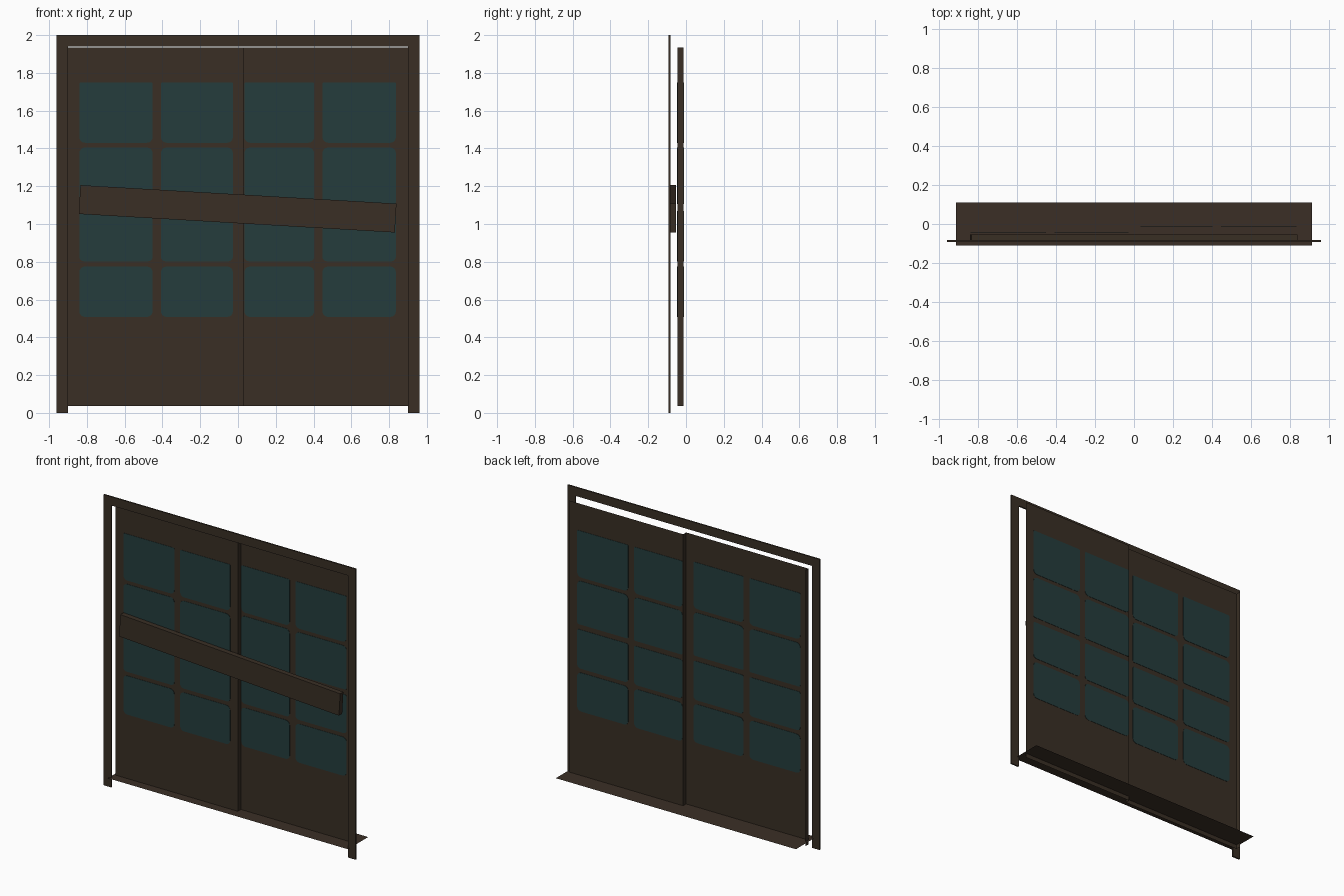
import bpy, bmesh, math
from mathutils import Matrix, Vector

default = bpy.data.objects.get("Cube")
if default:
    bpy.data.objects.remove(default, do_unlink=True)


def material(name, rgb):
    m = bpy.data.materials.new(name)
    m.use_nodes = True
    m.diffuse_color = (*rgb, 1)
    m.node_tree.nodes["Principled BSDF"].inputs["Base Color"].default_value = (*rgb, 1)
    return m


timber = material("dark_timber", (0.041, 0.028, 0.018))
sill_wood = material("sill_timber", (0.044, 0.028, 0.019))
glass = material("teal_glass", (0.018, 0.046, 0.046))


def finish(name, bm, mat):
    mesh = bpy.data.meshes.new(name)
    bm.to_mesh(mesh)
    bm.free()
    mesh.materials.append(mat)
    obj = bpy.data.objects.new(name, mesh)
    bpy.context.collection.objects.link(obj)
    return obj


def box(name, low, high, mat, tilt=0):
    low, high = Vector(low), Vector(high)
    bm = bmesh.new()
    place = (Matrix.Translation((low + high) / 2) @ Matrix.Rotation(tilt, 4, "Y")
             @ Matrix.Diagonal((*(high - low), 1)))
    bmesh.ops.create_cube(bm, size=1, matrix=place)
    return finish(name, bm, mat)


# Door frame: two posts and a lintel
FRONT, BACK = -0.092, -0.082
for name, x in (("right_post", -0.93), ("left_post", 0.93)):
    box(name, (x - 0.03, FRONT, 0), (x + 0.03, BACK, 1.97), timber)
box("lintel", (-0.96, FRONT, 1.94), (0.96, BACK, 2), timber)

# Floor sill: a single flat sheet
bm = bmesh.new()
bm.faces.new([bm.verts.new((x, y, 0.067)) for x, y in
              ((-0.914, -0.11), (0.914, -0.11), (0.914, 0.11), (-0.914, 0.11))])
finish("floor_sill", bm, sill_wood)

# Pair of doors: one stepped sheet, the right leaf standing forward
NEAR, FAR = -0.045, -0.012
plan = ((-0.9, FAR), (-0.9, NEAR), (0.03, NEAR), (0.03, FAR), (0.9, FAR))
bm = bmesh.new()
columns = [[bm.verts.new((x, y, z)) for z in (0.037, 1.935)] for x, y in plan]
for a, b in zip(columns, columns[1:]):
    bm.faces.new((a[0], b[0], b[1], a[1]))
finish("double_door", bm, timber)

# Barricade plank nailed across the doors
box("cross_plank", (-0.84, -0.088, 1.004), (0.836, -0.053, 1.157), timber,
    tilt=math.atan(0.0585))


# Window panes: thin rounded plates showing on both sides of the door sheet
def pane(name, x0, x1, z0, z1, y, top_r, low_r):
    corners = ((x1, z1, -1, -1, top_r, 0), (x0, z1, 1, -1, top_r, 1),
               (x0, z0, 1, 1, low_r, 2), (x1, z0, -1, 1, low_r, 3))
    bm = bmesh.new()
    ring = []
    for x, z, sx, sz, r, quarter in corners:
        for step in range(5):
            angle = math.pi / 2 * (quarter + step / 4)
            ring.append(bm.verts.new((x + sx * r + r * math.cos(angle), y - 0.002,
                                      z + sz * r + r * math.sin(angle))))
    face = bm.faces.new(ring)
    out = bmesh.ops.extrude_face_region(bm, geom=[face], use_keep_orig=True)
    moved = [v for v in out["geom"] if isinstance(v, bmesh.types.BMVert)]
    bmesh.ops.translate(bm, verts=moved, vec=(0, 0.004, 0))
    bmesh.ops.recalc_face_normals(bm, faces=bm.faces)
    finish(name, bm, glass)


spans = ((-0.84, -0.452, NEAR), (-0.408, -0.027, NEAR),
         (0.034, 0.403, FAR), (0.447, 0.836, FAR))
rows = ((1.43, 1.75, 0.008, 0.03), (1.105, 1.405, 0.03, 0.012),
        (0.802, 1.07, 0.012, 0.025), (0.508, 0.775, 0.03, 0.03))
for r, (z0, z1, top_r, low_r) in enumerate(rows):
    for c, (x0, x1, y) in enumerate(spans):
        pane(f"window_pane_{r + 1}_{c + 1}", x0, x1, z0, z1, y, top_r, low_r)
